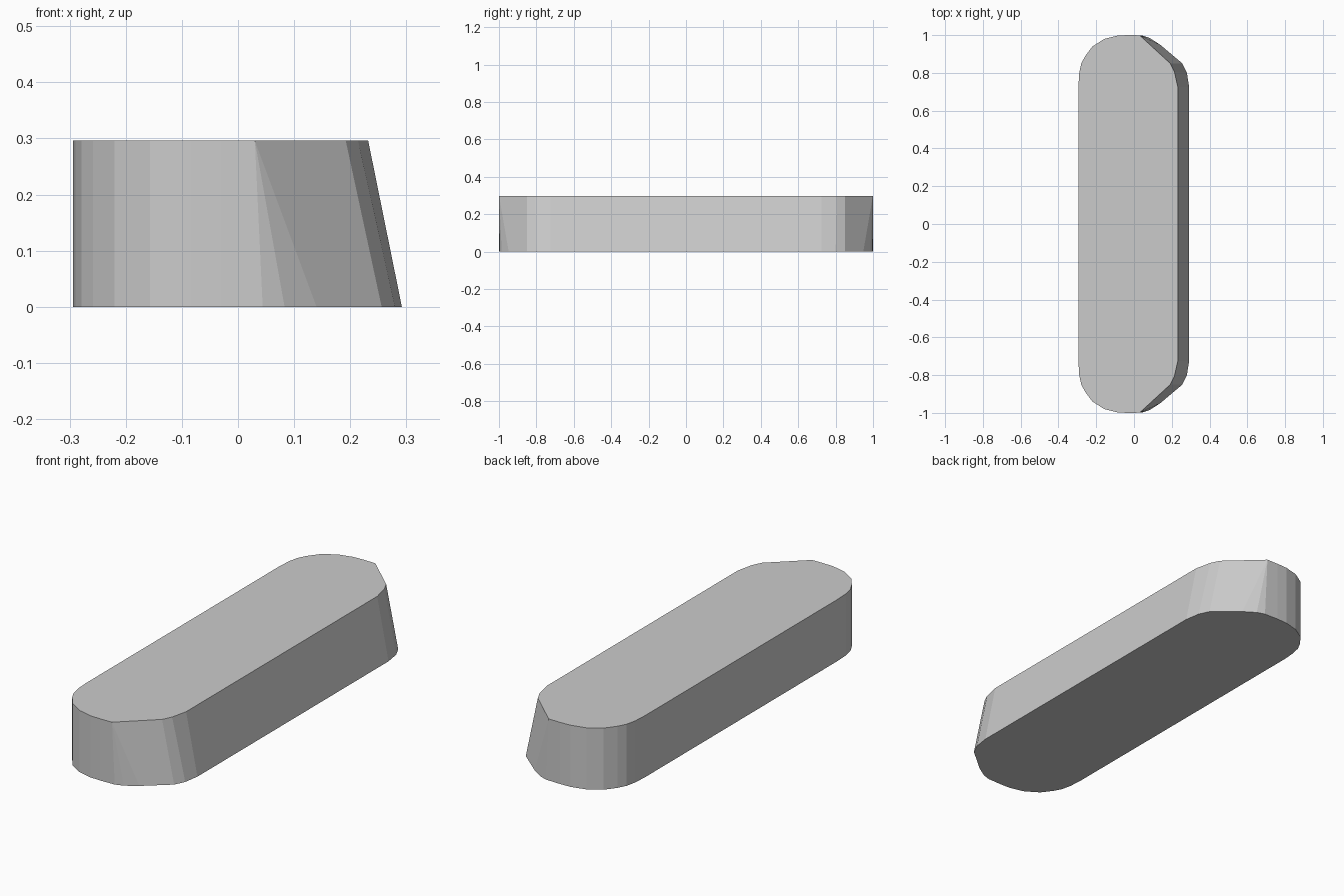
import bpy
import bmesh

if "Cube" in bpy.data.objects:
    bpy.data.objects.remove(bpy.data.objects["Cube"])

HEIGHT = 0.296

# Half outlines (y > 0), running from the left side round to the right side
left = [(-0.294, 0.73), (-0.29, 0.80), (-0.279, 0.85), (-0.258, 0.89),
        (-0.22, 0.94), (-0.157, 0.98), (-0.085, 0.998), (-0.03, 1.0)]
bottom_right = [(0.044, 0.998), (0.083, 0.985), (0.14, 0.948),
                (0.256, 0.85), (0.28, 0.80), (0.292, 0.725)]
# Repeated corner makes the fan of triangles below the clipped top corner
top_right = [(0.03, 0.999)] * 3 + [(0.192, 0.85), (0.214, 0.805), (0.232, 0.725)]


def full_loop(half):
    return half + [(x, -y) for x, y in reversed(half)]


# Block: lofted between the bottom and the chamfered top outline
bm = bmesh.new()
low = [bm.verts.new((x, y, 0)) for x, y in full_loop(left + bottom_right)]
high = [bm.verts.new((x, y, HEIGHT)) for x, y in full_loop(left + top_right)]
n = len(low)
for i in range(n):
    j = (i + 1) % n
    bm.faces.new((low[i], low[j], high[j], high[i]))
bm.faces.new(low)
bm.faces.new(high)
bmesh.ops.remove_doubles(bm, verts=bm.verts[:], dist=0.0005)
bmesh.ops.recalc_face_normals(bm, faces=bm.faces[:])

mesh = bpy.data.meshes.new("rounded_block")
bm.to_mesh(mesh)
bm.free()
block = bpy.data.objects.new("rounded_block", mesh)
bpy.context.collection.objects.link(block)
